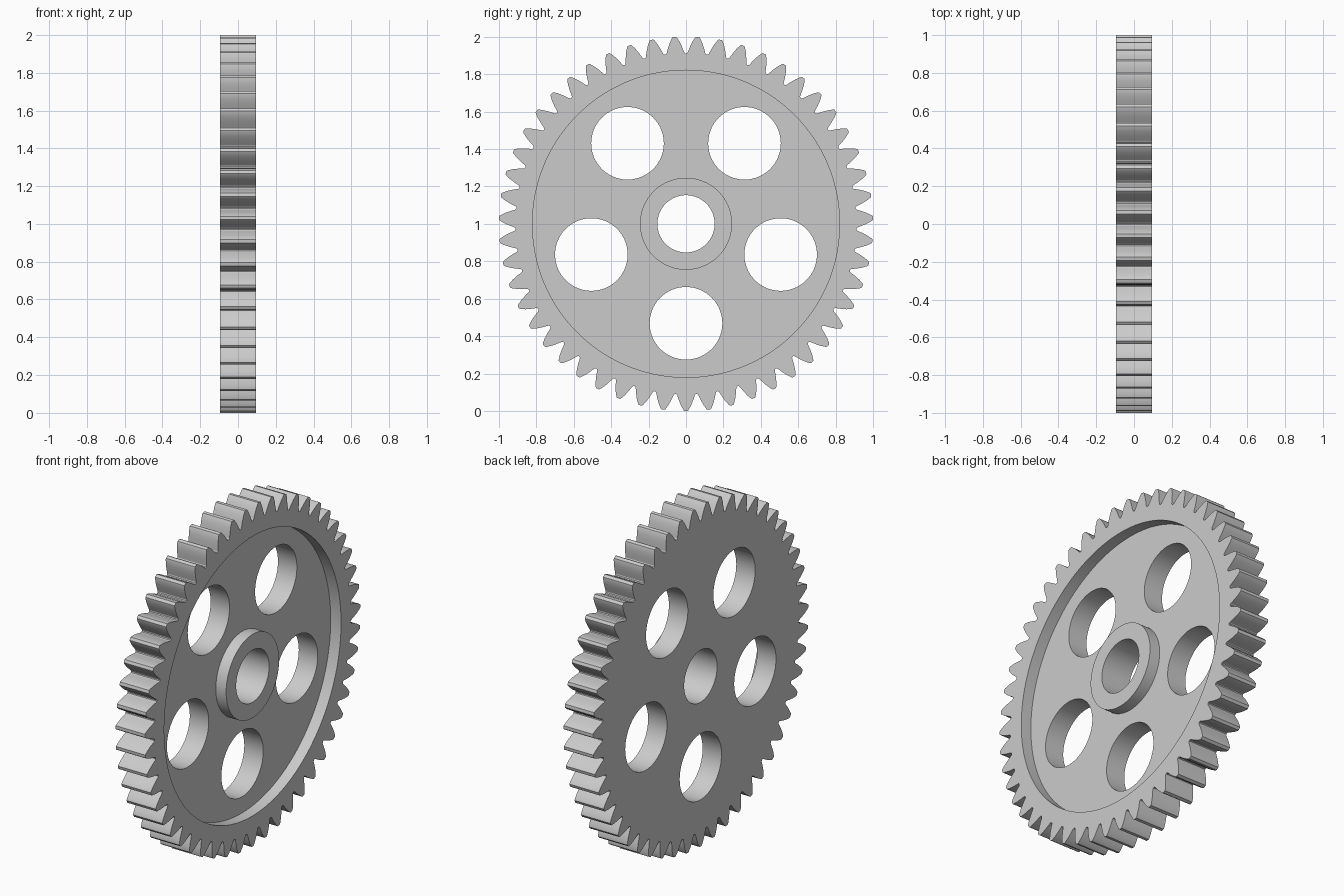
import bpy, bmesh
from math import sin, cos, tau, radians
from mathutils import Matrix

cube = bpy.data.objects.get("Cube")
if cube:
    bpy.data.objects.remove(cube)

TEETH = 51
OUTER = 1.0006
HALF = 0.095           # half the gear thickness
DEPTH = 0.067          # depth of the recessed web
CENTRE = OUTER         # height of the axle

grey = bpy.data.materials.new("light grey metal")
grey.use_nodes = True
grey.diffuse_color = (0.6, 0.6, 0.6, 1)
grey.node_tree.nodes["Principled BSDF"].inputs["Base Color"].default_value = (0.6, 0.6, 0.6, 1)


def prism(name, outline, x0, x1):
    """Extrude a closed (y, z) outline along x."""
    bm = bmesh.new()
    face = bm.faces.new([bm.verts.new((x0, y, z)) for y, z in outline])
    new = bmesh.ops.extrude_face_region(bm, geom=[face], use_keep_orig=True)["geom"]
    bmesh.ops.translate(bm, vec=(x1 - x0, 0, 0),
                        verts=[v for v in new if isinstance(v, bmesh.types.BMVert)])
    bmesh.ops.recalc_face_normals(bm, faces=bm.faces)
    mesh = bpy.data.meshes.new(name)
    bm.to_mesh(mesh)
    bm.free()
    mesh.materials.append(grey)
    obj = bpy.data.objects.new(name, mesh)
    bpy.context.collection.objects.link(obj)
    return obj


def circle(radius, y=0, z=CENTRE, steps=96):
    return [(y + radius * cos(tau * i / steps), z + radius * sin(tau * i / steps))
            for i in range(steps)]


def cut(target, cutter):
    """Subtract the cutter from the target, then discard the cutter."""
    cutter.hide_render = True
    mod = target.modifiers.new("cut", 'BOOLEAN')
    mod.operation, mod.solver, mod.object = 'DIFFERENCE', 'EXACT', cutter
    bpy.context.view_layer.objects.active = target
    bpy.ops.object.modifier_apply(modifier=mod.name)
    bpy.data.objects.remove(cutter)


# Toothed blank: half a tooth as (radius, half angle), root to tip, mirrored
flank = [(0.911, 0.058), (0.915, 0.0525), (0.925, 0.048), (0.945, 0.040),
         (0.972, 0.0275), (0.996, 0.0135), (OUTER, 0.009)]
tooth = [(r, -a) for r, a in flank] + [(r, a) for r, a in reversed(flank)]
outline = []
for i in range(TEETH):
    middle = tau * i / TEETH - tau / 4
    outline += [(r * cos(middle + a), CENTRE + r * sin(middle + a)) for r, a in tooth]
gear = prism("gear_wheel", outline, -HALF, HALF)

# Recessed web on the +x side, leaving the rim and the hub standing
recess = prism("recess_cutter", circle(0.821, steps=160), HALF - DEPTH, HALF + 0.1)
cut(recess, prism("hub_keeper", circle(0.246), -0.3, 0.3))
cut(gear, recess)

# Axle bore and five lightening holes
cut(gear, prism("bore_cutter", circle(0.153), -0.3, 0.3))
for i in range(5):
    a = tau * i / 5 - tau / 4
    hole = circle(0.194, 0.532 * cos(a), CENTRE + 0.532 * sin(a))
    cut(gear, prism("hole_cutter", hole, -0.3, 0.3))

bpy.ops.object.select_all(action='DESELECT')
gear.select_set(True)
bpy.context.view_layer.objects.active = gear
bpy.ops.object.shade_smooth_by_angle(angle=radians(25))
